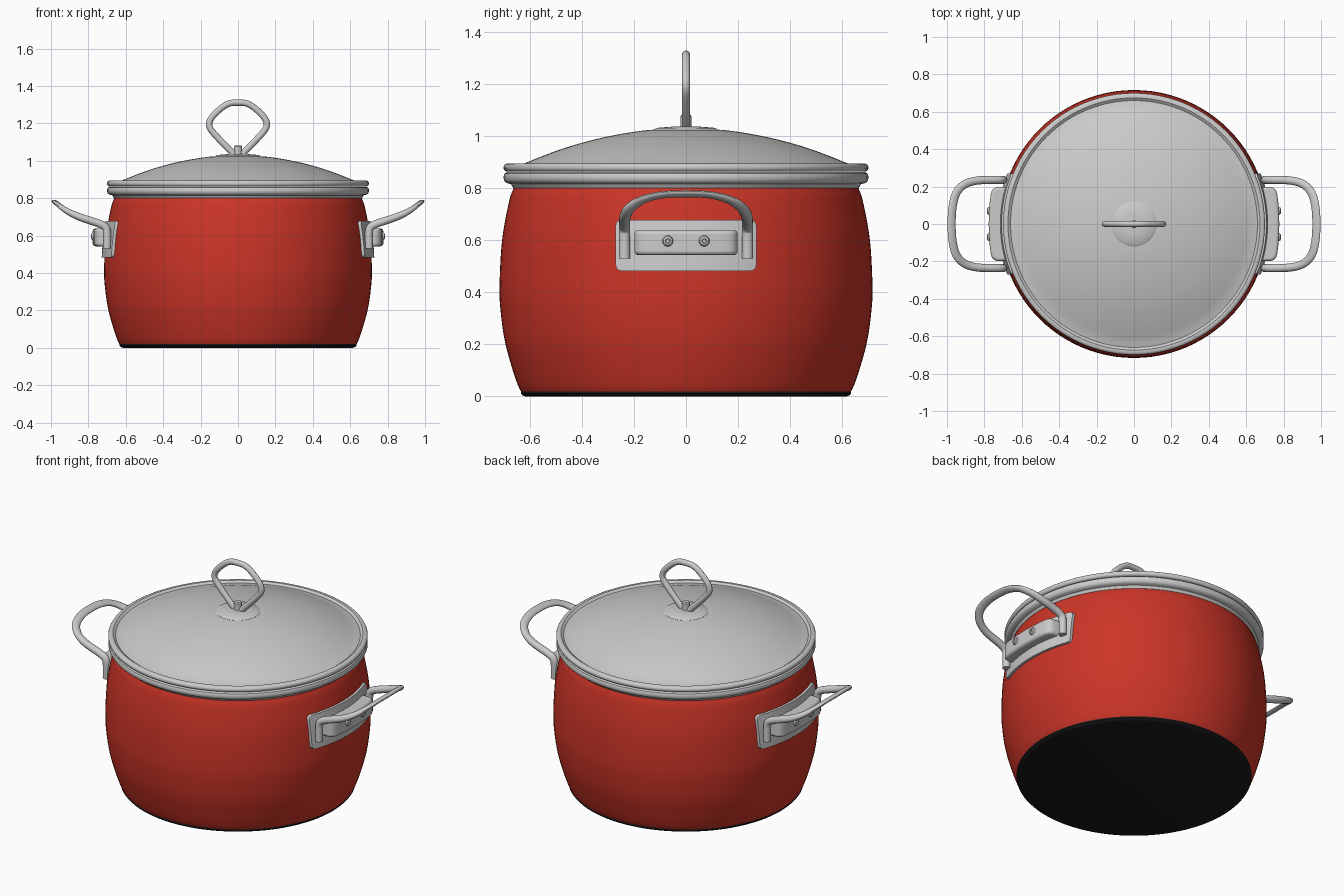
import bpy, bmesh, math
from mathutils import Vector, Matrix

if "Cube" in bpy.data.objects:
    bpy.data.objects.remove(bpy.data.objects["Cube"])

def material(name, rgb):
    m = bpy.data.materials.new(name)
    m.diffuse_color = (*rgb, 1)
    m.use_nodes = True
    m.node_tree.nodes["Principled BSDF"].inputs["Base Color"].default_value = m.diffuse_color
    return m

RED = material("red_enamel", (0.60, 0.035, 0.02))
BLACK = material("black_base", (0.01, 0.01, 0.01))

def finish(name, verts, faces, mat=None, mirror=False, bevel=0, angle=35):
    me = bpy.data.meshes.new(name)
    me.from_pydata([tuple(v) for v in verts], [], faces)
    bm = bmesh.new()
    bm.from_mesh(me)
    bmesh.ops.remove_doubles(bm, verts=bm.verts, dist=1e-5)
    bmesh.ops.recalc_face_normals(bm, faces=bm.faces)
    bm.to_mesh(me)
    bm.free()
    ob = bpy.data.objects.new(name, me)
    bpy.context.collection.objects.link(ob)
    if mat:
        me.materials.append(mat)
    if bevel:
        b = ob.modifiers.new("bevel", 'BEVEL')
        b.width, b.segments, b.limit_method = bevel, 3, 'ANGLE'
        b.angle_limit = math.radians(40)
    if mirror:
        ob.modifiers.new("mirror", 'MIRROR')
    bpy.ops.object.select_all(action='DESELECT')
    ob.select_set(True)
    bpy.context.view_layer.objects.active = ob
    bpy.ops.object.shade_smooth_by_angle(angle=math.radians(angle))
    return ob

def spline(pts, n=6):
    """Catmull-Rom curve through points of any dimension."""
    p = [Vector(q) for q in pts]
    p = [2 * p[0] - p[1]] + p + [2 * p[-1] - p[-2]]
    out = []
    for a, b, c, d in zip(p, p[1:], p[2:], p[3:]):
        for i in range(n):
            t = i / n
            out.append(0.5 * (2 * b + (c - a) * t + (2 * a - 5 * b + 4 * c - d) * t * t
                              + (3 * b - a - 3 * c + d) * t ** 3))
    return out + [p[-2]]

def lathe(name, profile, mat=None, steps=96, closed=False, matrix=Matrix(), **kw):
    verts, faces, n = [], [], len(profile)
    for s in range(steps):
        a = 2 * math.pi * s / steps
        verts += [matrix @ Vector((r * math.cos(a), r * math.sin(a), z)) for r, z in profile]
    for s in range(steps):
        t = (s + 1) % steps
        for i in range(n if closed else n - 1):
            j = (i + 1) % n
            quad = [(s, i), (t, i), (t, j), (s, j)]
            if profile[i][0] == 0:
                quad.pop(1)
            elif profile[j][0] == 0:
                quad.pop(2)
            faces.append([u * n + v for u, v in quad])
    return finish(name, verts, faces, mat, **kw)

def sweep(name, path, ref, sides=16, **kw):
    """Elliptical tube; each path entry is position, half width, half height."""
    verts, faces, n = [], [], len(path)
    for i, (p, w, h) in enumerate(path):
        t = (path[min(i + 1, n - 1)][0] - path[max(i - 1, 0)][0]).normalized()
        side = t.cross(ref).normalized()
        up = side.cross(t)
        for k in range(sides):
            a = 2 * math.pi * k / sides
            verts.append(p + side * w * math.cos(a) + up * h * math.sin(a))
    for i in range(n - 1):
        for k in range(sides):
            m = (k + 1) % sides
            faces.append([i * sides + k, i * sides + m, (i + 1) * sides + m, (i + 1) * sides + k])
    faces += [list(range(sides)), list(range((n - 1) * sides, n * sides))]
    return finish(name, verts, faces, **kw)

# pot body: bulging outer wall and plain inner wall
outer = spline([(0.632, 0.016), (0.646, 0.045), (0.668, 0.11), (0.695, 0.21), (0.711, 0.32),
                (0.716, 0.42), (0.706, 0.60), (0.679, 0.75), (0.662, 0.80), (0.655, 0.84)])
inner = [(0.635, 0.84), (0.66, 0.75), (0.695, 0.42), (0.65, 0.11), (0.61, 0.04), (0, 0.04)]
lathe("pot_body", [(0, 0.016)] + [tuple(p) for p in outer] + inner, RED)
lathe("pot_base", [(0, 0), (0.615, 0), (0.627, 0.004), (0.634, 0.012), (0.634, 0.02), (0, 0.02)], BLACK)

# rolled steel rim of the pot
lathe("pot_rim", [(0.64, 0.80), (0.663, 0.80), (0.672, 0.815), (0.688, 0.819), (0.696, 0.825),
                  (0.70, 0.835), (0.70, 0.846), (0.696, 0.856), (0.688, 0.861), (0.64, 0.861)], closed=True)

# domed lid with a rolled edge
dome = spline([(0.62, 0.895), (0.53, 0.931), (0.43, 0.965), (0.30, 0.998), (0.15, 1.022), (0, 1.028)])
lathe("lid", [(0, 1.01), (0.3, 0.98), (0.6, 0.88), (0.63, 0.863), (0.688, 0.863), (0.696, 0.867),
              (0.70, 0.874), (0.70, 0.883), (0.696, 0.890), (0.688, 0.894), (0.674, 0.894),
              (0.667, 0.889), (0.660, 0.884), (0.64, 0.889)] + [tuple(p) for p in dome])

# lid knob: washer, stud and wire loop
lathe("knob_washer", [(0, 1.015), (0.12, 1.015), (0.12, 1.025), (0.112, 1.031), (0.05, 1.036), (0, 1.036)], steps=48)
lathe("knob_stud", [(0, 1.02), (0.021, 1.02), (0.021, 1.076), (0.016, 1.083), (0, 1.083)], steps=24)
half = [(0.022, 1.036), (0.055, 1.068), (0.105, 1.12), (0.145, 1.167), (0.154, 1.20),
        (0.135, 1.238), (0.085, 1.285), (0.045, 1.307)]
loop = [(-x, 0, z) for x, z in half] + [(0, 0, 1.311)] + [(x, 0, z) for x, z in reversed(half)]
sweep("knob_loop", [(p, 0.017, 0.016) for p in spline(loop)], Vector((0, 1, 0)))

# curved mounting plates following the pot wall
def wall(y, z, off):
    r = 0.716 - 0.32 * (z - 0.42) ** 2 + off
    return Vector((math.sqrt(r * r - y * y), y, z))

HY, HZ, ZC, CORNER, ROWS = 0.27, 0.098, 0.58, 0.022, 8
arc = [CORNER * (1 - math.cos(math.pi / 2 * i / 4)) for i in range(4)]
flat = HY - CORNER
ys = [-HY + a for a in arc] + [-flat + 2 * flat * i / 20 for i in range(21)] + [HY - a for a in reversed(arc)]
verts, faces, cols = [], [], len(ys)
for off in (-0.012, 0.014):
    for y in ys:
        d = max(0, abs(y) - flat)
        h = HZ - CORNER + math.sqrt(max(0, CORNER ** 2 - d * d))
        verts += [wall(y, ZC - h + 2 * h * k / ROWS, off) for k in range(ROWS + 1)]
R = ROWS + 1
idx = lambda s, c, k: (s * cols + c) * R + k
for c in range(cols - 1):
    for k in range(ROWS):
        for s in (0, 1):
            faces.append([idx(s, c, k), idx(s, c + 1, k), idx(s, c + 1, k + 1), idx(s, c, k + 1)])
    for k in (0, ROWS):
        faces.append([idx(0, c, k), idx(0, c + 1, k), idx(1, c + 1, k), idx(1, c, k)])
for c in (0, cols - 1):
    for k in range(ROWS):
        faces.append([idx(0, c, k), idx(0, c, k + 1), idx(1, c, k + 1), idx(1, c, k)])
finish("handle_plates", verts, faces, mirror=True)

# clamp blocks between the handle ends
edge = [(0.775, 0.06), (0.771, 0.12), (0.766, 0.158), (0.760, 0.178), (0.748, 0.192), (0.73, 0.198), (0.67, 0.198)]
outline = [(x, -y) for x, y in reversed(edge)] + [(0.777, 0)] + edge
n = len(outline)
verts = [(x, y, z) for z in (0.543, 0.638) for x, y in outline]
faces = [list(range(n)), list(range(n, 2 * n))]
faces += [[i, (i + 1) % n, n + (i + 1) % n, n + i] for i in range(n)]
finish("handle_clamps", verts, faces, mirror=True, bevel=0.014)

# rivets with a small socket in the middle
for side, y in (("front", -0.07), ("back", 0.07)):
    m = Matrix.Translation((0.772, y, 0.597)) @ Matrix.Rotation(math.pi / 2, 4, 'Y')
    lathe(side + "_rivets", [(0, -0.01), (0.021, -0.01), (0.021, 0.005), (0.017, 0.011),
                             (0.009, 0.014), (0.007, 0.008), (0, 0.008)], steps=24, matrix=m, mirror=True)

# bent side handles: round at the plate, flattened at the grip (x, y, z, half height)
half = [(0.70, 0.236, 0.53, 0.021), (0.70, 0.236, 0.61, 0.021), (0.708, 0.236, 0.643, 0.021),
        (0.745, 0.236, 0.665, 0.021), (0.84, 0.232, 0.697, 0.02), (0.905, 0.212, 0.726, 0.017),
        (0.95, 0.165, 0.756, 0.013), (0.97, 0.09, 0.774, 0.011)]
pts = [(x, -y, z, h) for x, y, z, h in half] + [(0.975, 0, 0.778, 0.011)] + half[::-1]
path = [(p.to_3d(), 0.0215 + 0.2 * (0.021 - p[3]), p[3]) for p in spline(pts)]
sweep("side_handles", path, Vector((-0.42, 0, 1)).normalized(), mirror=True)
